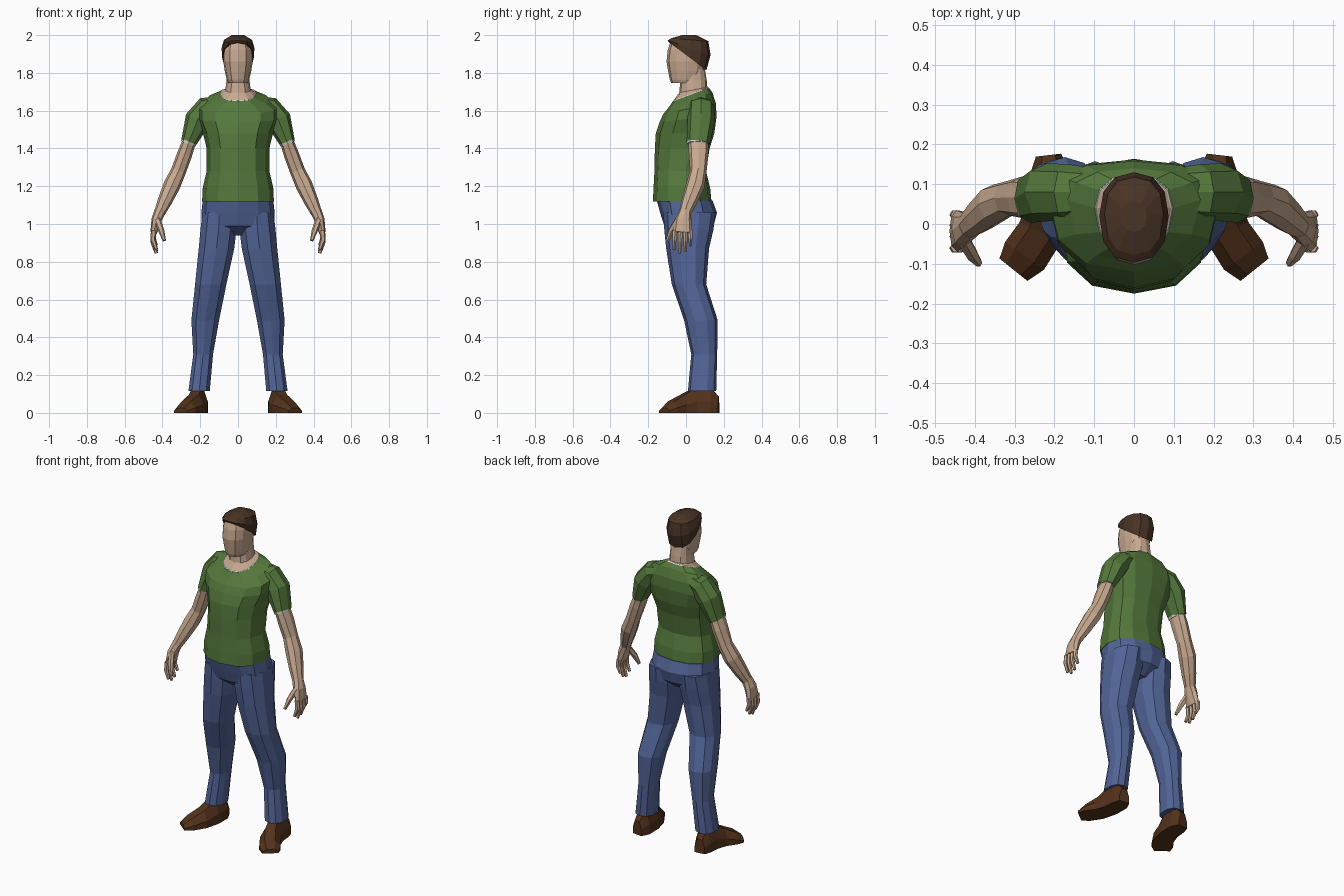
import bpy, bmesh, math
from mathutils import Vector


def material(name, rgb):
    m = bpy.data.materials.new(name)
    m.diffuse_color = (*rgb, 1)
    return m


SKIN = material("skin", (0.58, 0.40, 0.28))
GREEN = material("green_cloth", (0.09, 0.19, 0.045))
DENIM = material("denim", (0.085, 0.13, 0.31))
HAIR = material("hair", (0.065, 0.033, 0.018))
LEATHER = material("leather", (0.085, 0.032, 0.011))
TRIM = material("trim", (0.65, 0.65, 0.6))


def loft(name, rings, mat, mirror=False):
    """Bridge equal-sized rings of points and cap both ends."""
    bm = bmesh.new()
    loops = [[bm.verts.new(p) for p in r] for r in rings]
    n = len(loops[0])
    for a, b in zip(loops, loops[1:]):
        for i in range(n):
            bm.faces.new((a[i], a[(i + 1) % n], b[(i + 1) % n], b[i]))
    bm.faces.new(loops[0])
    bm.faces.new(loops[-1])
    bmesh.ops.recalc_face_normals(bm, faces=bm.faces)
    me = bpy.data.meshes.new(name)
    bm.to_mesh(me)
    bm.free()
    me.materials.append(mat)
    ob = bpy.data.objects.new(name, me)
    bpy.context.collection.objects.link(ob)
    if mirror:
        ob.modifiers.new("Mirror", 'MIRROR').use_mirror_merge = False
    return ob


def full(c, p):
    return math.copysign(abs(c) ** p, c)


def ring(z, rx, yf, yc, yb, tilt=0, cx=0, n=12, p=0.85):
    """Level body section: half width, front / widest / back y, tilt in y."""
    pts = []
    for k in range(n):
        a = math.tau * k / n - math.pi / 2
        c, s = full(math.cos(a), p), full(math.sin(a), p)
        y = yc + s * ((yb - yc) if s > 0 else (yc - yf))
        pts.append((cx + rx * c, y, z + tilt * (y - yc)))
    return pts


def tube(path, n=8):
    """Limb sections across a path of (x, y, z, half width, half depth)."""
    c = [Vector(q[:3]) for q in path]
    out = []
    for i, q in enumerate(path):
        d = (c[min(i + 1, len(c) - 1)] - c[max(i - 1, 0)]).normalized()
        u = d.cross(Vector((0, 1, 0))).normalized()
        v = u.cross(d)
        out.append([c[i] + u * q[3] * full(math.cos(math.tau * k / n), 0.9)
                    + v * q[4] * full(math.sin(math.tau * k / n), 0.9) for k in range(n)])
    return out


# Shirt body with sloping neckline
loft("shirt", [ring(*r) for r in (
    (1.12, .19, -.175, 0, .135), (1.19, .187, -.172, 0, .128),
    (1.28, .166, -.167, 0, .106), (1.40, .166, -.165, .02, .125),
    (1.48, .185, -.16, .04, .15), (1.56, .215, -.14, .06, .162, .1),
    (1.62, .215, -.12, .065, .158, .2), (1.667, .165, -.095, .06, .14, .35),
    (1.69, .10, -.07, .04, .122, .37))], GREEN)
loft("collar_trim", [ring(*r) for r in (
    (1.687, .101, -.071, .04, .124, .37), (1.694, .096, -.066, .04, .12, .37))], TRIM)

# Sleeves
loft("sleeves", tube([
    (.09, .08, 1.64, .04, .06), (.165, .08, 1.615, .062, .07),
    (.215, .08, 1.55, .068, .073), (.262, .065, 1.43, .041, .062)]), GREEN, True)
loft("sleeve_trim", tube([
    (.259, .065, 1.436, .042, .062), (.264, .065, 1.424, .040, .060)]), TRIM, True)

# Arms, hands, fingers
loft("arms", tube([
    (.25, .065, 1.46, .034, .054), (.282, .067, 1.37, .04, .052),
    (.315, .065, 1.28, .04, .044), (.35, .05, 1.205, .045, .05),
    (.388, .018, 1.12, .038, .042), (.415, -.005, 1.06, .03, .032)]), SKIN, True)
loft("palms", tube([
    (.412, -.004, 1.07, .03, .031), (.432, -.015, 1.02, .027, .044),
    (.446, -.018, .955, .018, .053)]), SKIN, True)
for name, y, tip in (("index", -.058, .865), ("middle", -.03, .845),
                     ("ring", -.003, .855), ("little", .022, .885)):
    loft(name + "_fingers", tube([
        (.446, y, .965, .015, .014), (.45, y * 1.05, (tip + .965) / 2, .014, .012),
        (.432, y * 1.1, tip, .009, .008)], 6), SKIN, True)
loft("thumbs", tube([
    (.428, -.04, 1.025, .018, .018), (.406, -.078, .965, .016, .016),
    (.39, -.098, .912, .009, .01)], 6), SKIN, True)

# Neck and head
loft("neck", [ring(*r) for r in (
    (1.692, .097, -.067, .04, .12, .37), (1.71, .067, -.036, .04, .113, .2),
    (1.76, .061, -.03, .04, .11), (1.82, .06, -.03, .04, .1))], SKIN)
loft("head", [ring(*r) for r in (
    (1.746, .052, -.079, 0, .06, -.02), (1.765, .06, -.086, 0, .075),
    (1.81, .07, -.095, .01, .095), (1.86, .078, -.103, .01, .105),
    (1.92, .078, -.097, .02, .11), (1.965, .065, -.083, .02, .1))], SKIN)

# Hair cap, low at the back and high at the forehead
loft("hair", [ring(*r) for r in (
    (1.88, .084, -.092, .02, .108, -.75), (1.932, .087, -.097, .02, .13, -.34),
    (1.975, .074, -.078, .025, .118, -.08), (2.0, .032, -.02, .02, .055))], HAIR)

# Jeans: hips then legs
loft("jeans_hips", [ring(*r) for r in (
    (1.125, .187, -.155, 0, .14), (1.06, .194, -.137, 0, .164),
    (.99, .192, -.115, 0, .146), (.94, .07, -.05, 0, .08))], DENIM)


def leg(z, x0, x1, yf, yb):
    return ring(z, (x1 - x0) / 2, yf, (yf + yb) / 2, yb, cx=(x0 + x1) / 2, n=10)


loft("jeans_legs", [leg(*r) for r in (
    (1.06, .004, .192, -.12, .158), (.97, .004, .203, -.115, .145),
    (.87, .016, .212, -.105, .122), (.68, .058, .231, -.075, .107),
    (.49, .097, .25, -.01, .168), (.31, .13, .239, .028, .165),
    (.115, .147, .265, .01, .16))], DENIM, True)

# Shoes: stations of (x, y, half width, height) from heel to toe
stations = [(.215, .173, .032, .085), (.21, .13, .05, .135), (.214, .05, .054, .135),
            (.235, -.02, .058, .095), (.275, -.08, .06, .06), (.303, -.115, .045, .025)]
sections = []
for i, (x, y, w, h) in enumerate(stations):
    a, b = stations[max(i - 1, 0)], stations[min(i + 1, len(stations) - 1)]
    d = Vector((b[0] - a[0], b[1] - a[1])).normalized()
    sections.append([(x - d.y * w * s, y + d.x * w * s, h * t) for s, t in (
        (-1, 0), (-1, .45), (-.5, 1), (.5, 1), (1, .45), (1, 0))])
loft("shoes", sections, LEATHER, True)
